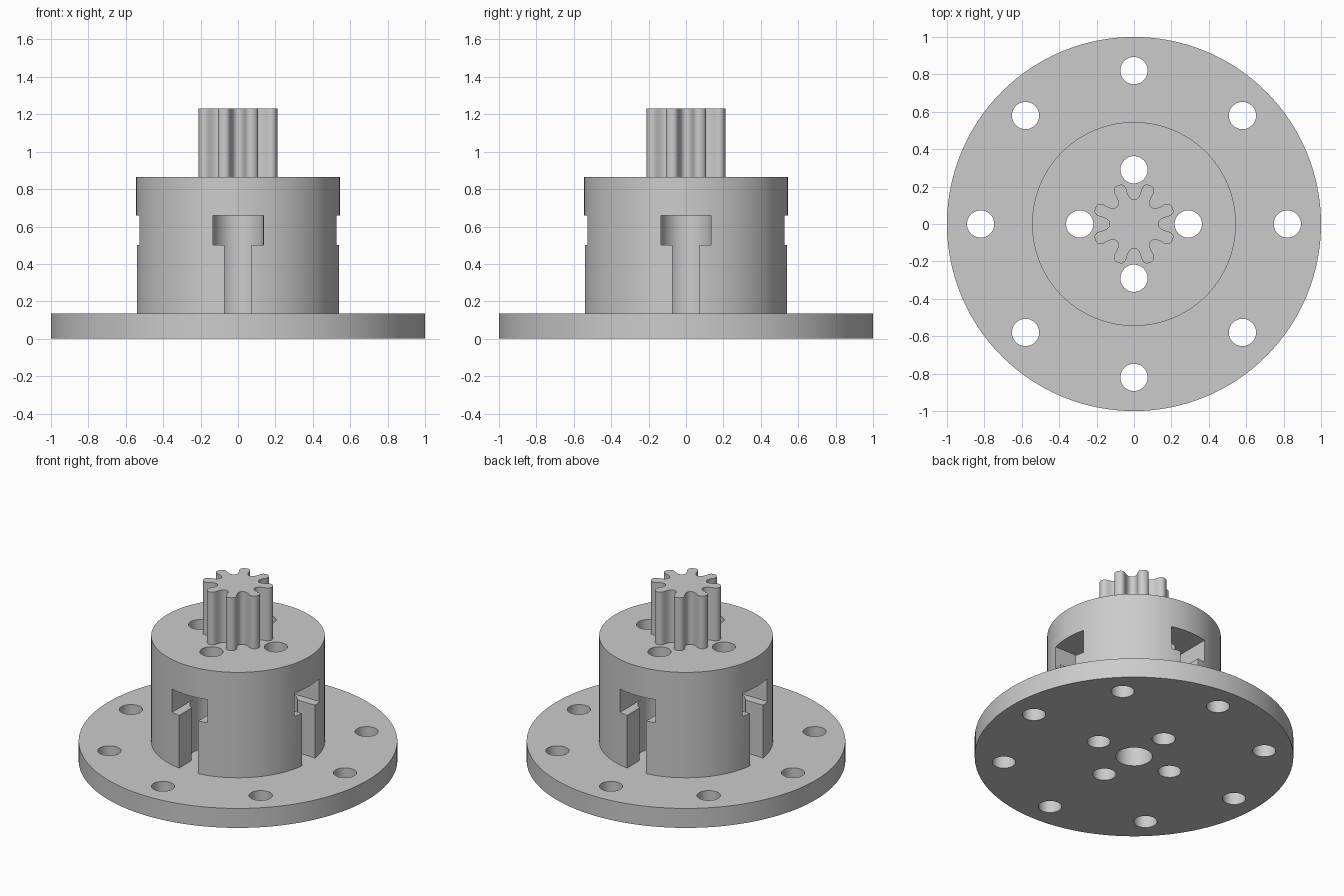
import bpy, bmesh
from math import sin, cos, pi, radians
from mathutils import Matrix, Vector

cube = bpy.data.objects.get("Cube")
if cube:
    bpy.data.objects.remove(cube, do_unlink=True)

# Key dimensions
FLANGE_TOP, BODY_TOP, GEAR_TOP = 0.135, 0.865, 1.23
BODY_R, HOLE_R, POCKET_R = 0.545, 0.073, 0.135
BOLT_RING, SCREW_RING = 0.82, 0.29
HEAD_LOW, HEAD_HIGH = 0.50, 0.66

grey = bpy.data.materials.new("plain grey")
grey.use_nodes = True
grey.diffuse_color = (0.6, 0.6, 0.6, 1)
grey.node_tree.nodes["Principled BSDF"].inputs["Base Color"].default_value = (0.6, 0.6, 0.6, 1)


def circle(radius, segments, centre=0.0):
    return [(centre + radius * cos(2 * pi * i / segments),
             radius * sin(2 * pi * i / segments)) for i in range(segments)]


def rectangle(x0, x1, half):
    return [(x0, -half), (x1, -half), (x1, half), (x0, half)]


def prism(name, profile, z0, z1, copies=1):
    """Extrude a profile upward, repeated evenly around the z axis."""
    bm = bmesh.new()
    for k in range(copies):
        turn = Matrix.Rotation(2 * pi * k / copies, 3, "Z")
        low = [bm.verts.new(turn @ Vector((x, y, z0))) for x, y in profile]
        high = [bm.verts.new(turn @ Vector((x, y, z1))) for x, y in profile]
        bm.faces.new(low[::-1])
        bm.faces.new(high)
        for i in range(len(low)):
            j = (i + 1) % len(low)
            bm.faces.new((low[i], low[j], high[j], high[i]))
    mesh = bpy.data.meshes.new(name)
    bm.to_mesh(mesh)
    bm.free()
    mesh.materials.append(grey)
    obj = bpy.data.objects.new(name, mesh)
    bpy.context.collection.objects.link(obj)
    return obj


def activate(obj):
    bpy.ops.object.select_all(action="DESELECT")
    obj.select_set(True)
    bpy.context.view_layer.objects.active = obj


def cut(target, profile, z0, z1, copies=1):
    """Subtract a repeated prism from the target."""
    cutter = prism("cutter", profile, z0, z1, copies)
    cutter.hide_render = True
    mod = target.modifiers.new("cut", "BOOLEAN")
    mod.operation = "DIFFERENCE"
    mod.solver = "EXACT"
    mod.object = cutter
    activate(target)
    bpy.ops.object.modifier_apply(modifier=mod.name)
    bpy.data.objects.remove(cutter, do_unlink=True)


def smooth(obj, angle=30):
    activate(obj)
    bpy.ops.object.shade_smooth_by_angle(angle=radians(angle))


# Flange with its bolt ring, screw ring and centre bore
flange = prism("flange", circle(1.0, 128), 0, FLANGE_TOP)
cut(flange, circle(HOLE_R, 40, BOLT_RING), -0.1, 0.3, 8)
cut(flange, circle(HOLE_R, 40, SCREW_RING), -0.1, 0.3, 4)
cut(flange, circle(0.115, 48), -0.1, 0.3)

# Hub: round pockets opened outward by T-shaped slots
hub = prism("hub", circle(BODY_R, 128), FLANGE_TOP, BODY_TOP)
cut(hub, circle(POCKET_R + 0.0005, 48, SCREW_RING), 0.1, HEAD_HIGH, 4)
cut(hub, rectangle(SCREW_RING, 0.7, POCKET_R), HEAD_LOW, HEAD_HIGH, 4)
cut(hub, rectangle(SCREW_RING, 0.7, HOLE_R), 0.1, HEAD_LOW + 0.02, 4)
cut(hub, circle(HOLE_R, 40, SCREW_RING), 0.4, 1.0, 4)
cut(hub, circle(0.115, 48), 0.1, HEAD_HIGH)

# Pinion with eight rounded teeth: (degrees from tooth centre, radius)
half_tooth = [(0, .224), (3, .223), (6, .219), (8.5, .21), (10, .197), (10.3, .18),
              (10.8, .162), (12.5, .146), (15.5, .136), (19, .131), (22.5, .13)]
tooth = [(-a, r) for a, r in half_tooth[:0:-1]] + half_tooth[:-1]
outline = []
for k in range(8):
    for a, r in tooth:
        t = radians(22.5 + 45 * k + a)
        outline.append((r * cos(t), r * sin(t)))
pinion = prism("pinion", outline, BODY_TOP, GEAR_TOP)

for part in (flange, hub, pinion):
    smooth(part, 40)
